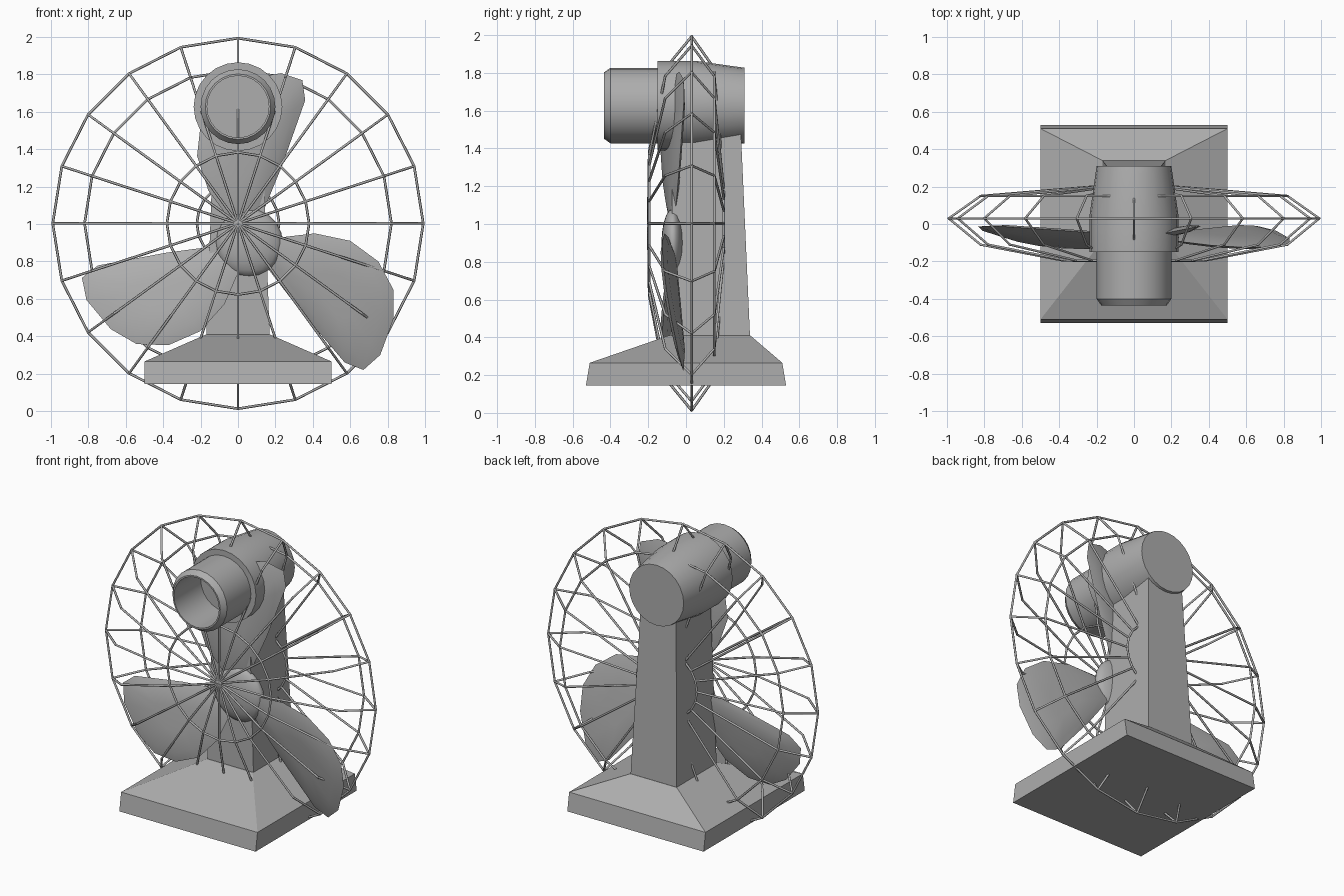
import bpy, bmesh, math
from mathutils import Vector, Matrix

cube = bpy.data.objects.get("Cube")
if cube:
    bpy.data.objects.remove(cube, do_unlink=True)

# One plain grey for the whole fan
grey = bpy.data.materials.new("plain grey")
grey.use_nodes = True
COLOR = (0.42, 0.42, 0.42, 1)
grey.diffuse_color = COLOR
grey.node_tree.nodes["Principled BSDF"].inputs["Base Color"].default_value = COLOR


def finish(bm, name, smooth=None):
    bmesh.ops.recalc_face_normals(bm, faces=bm.faces)
    mesh = bpy.data.meshes.new(name)
    bm.to_mesh(mesh)
    bm.free()
    mesh.materials.append(grey)
    obj = bpy.data.objects.new(name, mesh)
    bpy.context.collection.objects.link(obj)
    if smooth:
        bpy.ops.object.select_all(action='DESELECT')
        obj.select_set(True)
        bpy.context.view_layer.objects.active = obj
        bpy.ops.object.shade_smooth_by_angle(angle=math.radians(smooth))
    return obj


def bridge(bm, a, b):
    n = len(a)
    for i in range(n):
        j = (i + 1) % n
        bm.faces.new((a[i], a[j], b[j], b[i]))


def loft(bm, loops):
    """Skin closed loops of points and cap both ends."""
    rings = [[bm.verts.new(p) for p in loop] for loop in loops]
    for a, b in zip(rings, rings[1:]):
        bridge(bm, a, b)
    bm.faces.new(rings[0])
    bm.faces.new(rings[-1])


def box_loop(z, x, front, back):
    return [(-x, front, z), (x, front, z), (x, back, z), (-x, back, z)]


def circle(r, y, n, z):
    return [(r * math.sin(math.tau * i / n), y, z + r * math.cos(math.tau * i / n))
            for i in range(n)]


# Base and pillar: tapered rectangles stacked upwards
bm = bmesh.new()
loft(bm, [box_loop(0.145, 0.5, -0.53, 0.53), box_loop(0.265, 0.5, -0.51, 0.51),
          box_loop(0.41, 0.17, -0.09, 0.34)])
finish(bm, "base")
bm = bmesh.new()
loft(bm, [box_loop(0.38, 0.17, -0.08, 0.34), box_loop(1.5, 0.13, -0.07, 0.29)])
finish(bm, "pillar")

# Motor housing: rear drum, and front barrel with a recessed opening
MOTOR_Z = 1.627
bm = bmesh.new()
loft(bm, [circle(r, y, 24, MOTOR_Z)
          for r, y in ((0.237, -0.15), (0.237, 0.05), (0.2, 0.31))])
finish(bm, "motor_housing", 30)
bm = bmesh.new()
loft(bm, [circle(r, y, 24, MOTOR_Z)
          for r, y in ((0.165, -0.155), (0.165, -0.435), (0.175, -0.435),
                       (0.2, -0.4), (0.2, -0.145))])
finish(bm, "motor_barrel", 30)

# Hub: flattened dome
PROP = Vector((0.06, -0.07, 0.9))
bm = bmesh.new()
bmesh.ops.create_uvsphere(bm, u_segments=20, v_segments=10, radius=1)
bmesh.ops.transform(bm, verts=bm.verts,
                    matrix=Matrix.Translation(PROP) @ Matrix.Diagonal((0.18, 0.06, 0.18, 1)))
finish(bm, "blade_hub", 60)

# Blades: one pitched, thin-edged outline, turned in three steps
OUTLINE = [(0.07, -0.1), (0.1, 0.0), (0.18, 0.03), (0.35, 0.05), (0.54, 0.01),
           (0.69, -0.1), (0.77, -0.25), (0.77, -0.41), (0.7, -0.6),
           (0.61, -0.68), (0.51, -0.64), (0.27, -0.36)]
MIDDLE = Vector((0.45, -0.27))


def blade_loop(scale, lift):
    loop = []
    for p in OUTLINE:
        u, v = MIDDLE.lerp(Vector(p), scale)
        pitch = -0.2 * (0.5 * u + 0.866 * v)
        loop.append(Vector((u, pitch + lift, v)))
    return loop


for k, side in enumerate(("left", "top", "right")):
    bm = bmesh.new()
    loft(bm, [blade_loop(0.35, -0.028), blade_loop(0.8, -0.02), blade_loop(1, 0),
              blade_loop(0.8, 0.016), blade_loop(0.35, 0.022)])
    turn = Matrix.Rotation(-k * math.tau / 3, 4, 'Y')
    bmesh.ops.transform(bm, verts=bm.verts, matrix=Matrix.Translation(PROP) @ turn)
    finish(bm, side + "_blade", 60)

# Wire cage: bent spokes around the centre, tied by rings
CAGE_Z, SPOKES, WIRE = 1.003, 20, 0.007


def cage_point(r, y, i):
    a = math.tau * i / SPOKES
    return Vector((r * math.sin(a), y, CAGE_Z + r * math.cos(a)))


def rod(bm, a, b):
    d = b - a
    place = Matrix.Translation((a + b) / 2) @ d.to_track_quat('Z', 'Y').to_matrix().to_4x4()
    bmesh.ops.create_cone(bm, cap_ends=True, segments=6, radius1=WIRE, radius2=WIRE,
                          depth=d.length + WIRE, matrix=place)


SPOKE = [(0, -0.2), (0.38, -0.195), (0.82, -0.11), (0.99, 0.03), (0.82, 0.15), (0.22, 0.2)]
bm = bmesh.new()
for i in range(SPOKES):
    for p, q in zip(SPOKE, SPOKE[1:]):
        rod(bm, cage_point(*p, i), cage_point(*q, i))
finish(bm, "cage_spokes", 70)

RINGS = {"cage_front_ring": 1, "cage_rim": 3, "cage_back_ring": 4, "cage_inner_back_ring": 5}
for name, index in RINGS.items():
    bm = bmesh.new()
    for i in range(SPOKES):
        rod(bm, cage_point(*SPOKE[index], i), cage_point(*SPOKE[index], i + 1))
    finish(bm, name, 70)
